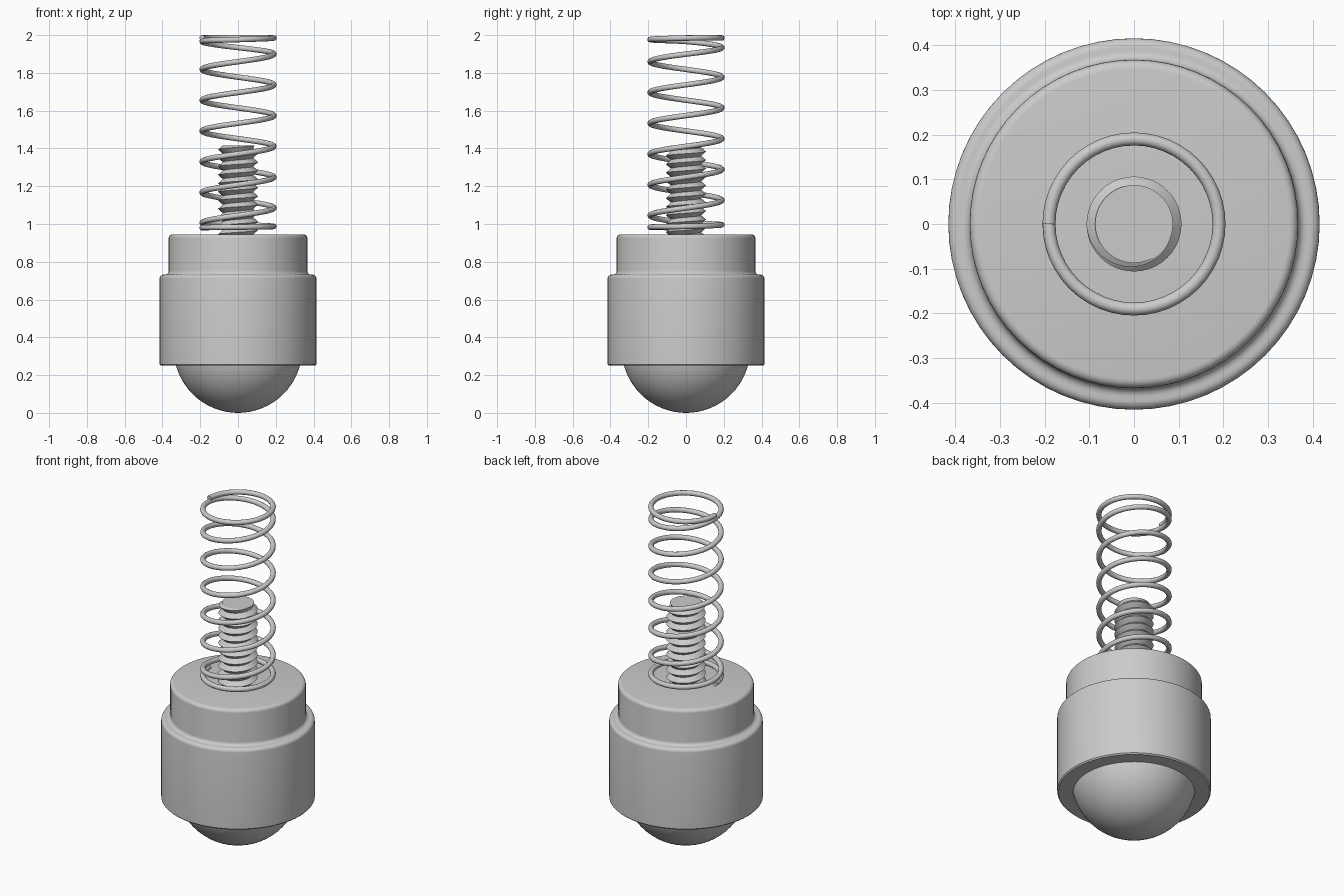
import bpy, bmesh
from math import sin, cos, pi, tau

old = bpy.data.objects.get("Cube")
if old:
    bpy.data.objects.remove(old, do_unlink=True)

steel = bpy.data.materials.new("grey steel")
steel.use_nodes = True
GREY = (0.6, 0.6, 0.6, 1)
steel.diffuse_color = GREY
steel.node_tree.nodes["Principled BSDF"].inputs["Base Color"].default_value = GREY


def finish(obj, angle=40):
    obj.data.materials.append(steel)
    bpy.ops.object.select_all(action='DESELECT')
    obj.select_set(True)
    bpy.context.view_layer.objects.active = obj
    bpy.ops.object.shade_smooth_by_angle(angle=angle * pi / 180)


def mesh_object(name, bm, angle=40):
    bmesh.ops.recalc_face_normals(bm, faces=bm.faces[:])
    mesh = bpy.data.meshes.new(name)
    bm.to_mesh(mesh)
    bm.free()
    obj = bpy.data.objects.new(name, mesh)
    bpy.context.collection.objects.link(obj)
    finish(obj, angle)


def rounded(r, z, radius, start, steps=5):
    """Quarter arc of profile points, turning upward-left from the start angle."""
    return [(r + radius * cos(start + i / steps * pi / 2),
             z + radius * sin(start + i / steps * pi / 2)) for i in range(steps + 1)]


def lathe(name, profile, sides=64):
    bm = bmesh.new()
    verts = [bm.verts.new((r, 0, z)) for r, z in profile]
    edges = [bm.edges.new(pair) for pair in zip(verts, verts[1:])]
    bmesh.ops.spin(bm, geom=verts + edges, cent=(0, 0, 0), axis=(0, 0, 1),
                   angle=tau, steps=sides, use_duplicate=False)
    bmesh.ops.remove_doubles(bm, verts=bm.verts[:], dist=0.0001)
    mesh_object(name, bm)


# Stepped housing with rounded shoulders, a filleted step and a ball socket
fillet = rounded(0.387, 0.752, 0.02, pi)[::-1]
lathe("housing", [(0, 0.45), (0.2, 0.45), (0.329, 0.4), (0.329, 0.25), (0.408, 0.25), (0.415, 0.257)]
      + rounded(0.395, 0.712, 0.02, 0)
      + fillet
      + rounded(0.347, 0.925, 0.02, 0)
      + [(0, 0.945)])

# Ball foot
bm = bmesh.new()
bmesh.ops.create_uvsphere(bm, u_segments=64, v_segments=32, radius=0.34)
bmesh.ops.translate(bm, verts=bm.verts[:], vec=(0, 0, 0.34))
mesh_object("ball", bm)

# Threaded stud: helical crest and root lines, trimmed flat at the top
BOTTOM, TOP, PITCH, SIDES = 0.90, 1.415, 0.045, 48
bm = bmesh.new()
columns = []
for i in range(SIDES + 1):
    a = tau * i / SIDES
    column = []
    for j in range(26):
        z = min(BOTTOM + PITCH * (j / 2 + i / SIDES - 1), TOP)
        r = min(0.106 if j % 2 else 0.08, 0.087 + TOP - z)
        column.append(bm.verts.new((r * cos(a), r * sin(a), z)))
    columns.append(column)
for c, d in zip(columns, columns[1:]):
    for j in range(25):
        bm.faces.new((c[j], d[j], d[j + 1], c[j + 1]))
cap = [bm.verts.new((0.087 * cos(tau * i / SIDES), 0.087 * sin(tau * i / SIDES), TOP))
       for i in range(SIDES)]
bm.faces.new(cap)
mesh_object("threaded_stud", bm, 30)


# Coil spring with closed, flattened end turns
def spring_height(t):
    keys = [(-1.5, 0.98), (-1, 0.987), (-0.5, 1.005), (0, 1.085),
            (5, 1.9), (5.5, 1.968), (6, 1.985), (6.5, 1.9855)]
    for (t0, z0), (t1, z1) in zip(keys, keys[1:]):
        if t <= t1:
            return z0 + (z1 - z0) * (t - t0) / (t1 - t0)
    return keys[-1][1]


PER_TURN = 48
count = 8 * PER_TURN + 1
curve = bpy.data.curves.new("spring", 'CURVE')
curve.dimensions = '3D'
curve.bevel_depth = 0.0145
curve.bevel_resolution = 4
curve.use_fill_caps = True
path = curve.splines.new('POLY')
path.points.add(count - 1)
for i, point in enumerate(path.points):
    t = -1.5 + i / PER_TURN
    z = sum(spring_height(t + k * 0.05) for k in (-1, 0, 1)) / 3 if 0 < i < count - 1 else spring_height(t)
    point.co = (0.19 * cos(tau * t), 0.19 * sin(tau * t), z, 1)
spring = bpy.data.objects.new("spring", curve)
bpy.context.collection.objects.link(spring)
bpy.ops.object.select_all(action='DESELECT')
spring.select_set(True)
bpy.context.view_layer.objects.active = spring
bpy.ops.object.convert(target='MESH')
finish(bpy.context.view_layer.objects.active, 50)
